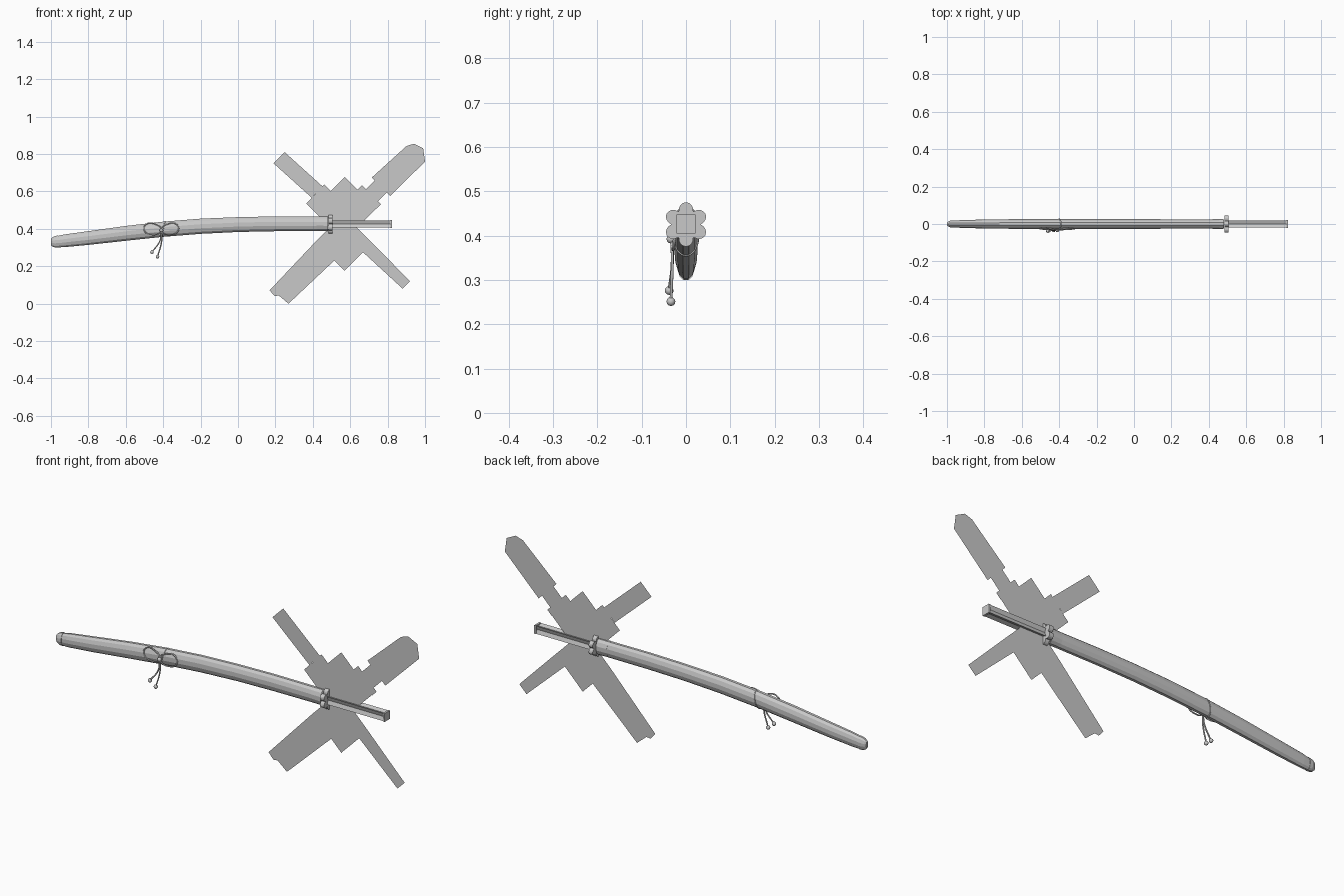
import bpy, bmesh, math
from mathutils import Vector

if "Cube" in bpy.data.objects:
    bpy.data.objects.remove(bpy.data.objects["Cube"])

grey = bpy.data.materials.new("plain grey")
grey.diffuse_color = (0.58, 0.58, 0.58, 1)
grey.use_nodes = True
grey.node_tree.nodes["Principled BSDF"].inputs["Base Color"].default_value = grey.diffuse_color


def finish(bm, name, smooth=False):
    bmesh.ops.recalc_face_normals(bm, faces=bm.faces)
    me = bpy.data.meshes.new(name)
    bm.to_mesh(me)
    bm.free()
    me.materials.append(grey)
    ob = bpy.data.objects.new(name, me)
    bpy.context.collection.objects.link(ob)
    for p in me.polygons:
        p.use_smooth = smooth
    return ob


def loft(name, sections, sides=12):
    """Skin oval rings along x; each section is (x, z, half width, half height)."""
    bm = bmesh.new()
    rings = []
    for x, z, hy, hz in sections:
        ring = []
        for i in range(sides):
            a = math.tau * (i + 0.5) / sides
            ring.append(bm.verts.new((x, hy * math.cos(a), z + hz * math.sin(a))))
        rings.append(ring)
    for a, b in zip(rings, rings[1:]):
        for i in range(sides):
            j = (i + 1) % sides
            bm.faces.new((a[i], a[j], b[j], b[i]))
    bm.faces.new(rings[0])
    bm.faces.new(rings[-1])
    return finish(bm, name)


def extrude_x(name, outline, x0, x1):
    """Extrude a (y, z) outline along x."""
    bm = bmesh.new()
    a = [bm.verts.new((x0, y, z)) for y, z in outline]
    b = [bm.verts.new((x1, y, z)) for y, z in outline]
    bm.faces.new(a)
    bm.faces.new(b)
    for i in range(len(a)):
        j = (i + 1) % len(a)
        bm.faces.new((a[i], a[j], b[j], b[i]))
    return finish(bm, name)


def cord(name, pts, r=0.004, cyclic=False):
    cu = bpy.data.curves.new(name, 'CURVE')
    cu.dimensions = '3D'
    cu.bevel_depth = r
    cu.bevel_resolution = 1
    cu.resolution_u = 5
    cu.use_fill_caps = True
    sp = cu.splines.new('BEZIER')
    sp.bezier_points.add(len(pts) - 1)
    for bp, p in zip(sp.bezier_points, pts):
        bp.co = p
        bp.handle_left_type = bp.handle_right_type = 'AUTO'
    sp.use_cyclic_u = cyclic
    cu.materials.append(grey)
    ob = bpy.data.objects.new(name, cu)
    bpy.context.collection.objects.link(ob)


def bead(name, loc, r):
    bm = bmesh.new()
    bmesh.ops.create_uvsphere(bm, u_segments=10, v_segments=6, radius=r)
    bmesh.ops.translate(bm, verts=bm.verts, vec=Vector(loc))
    finish(bm, name, True)


# Curved scabbard with a rounded tip
loft("scabbard", [
    (-0.97, 0.331, 0.018, 0.031), (-0.93, 0.336, 0.021, 0.035),
    (-0.80, 0.351, 0.025, 0.038), (-0.60, 0.376, 0.027, 0.041),
    (-0.40, 0.398, 0.027, 0.042), (-0.20, 0.414, 0.027, 0.042),
    (0.0, 0.423, 0.027, 0.041), (0.20, 0.427, 0.026, 0.041),
    (0.48, 0.427, 0.026, 0.040)])
loft("scabbard_tip", [
    (-1.0, 0.330, 0.008, 0.017), (-0.993, 0.330, 0.014, 0.025),
    (-0.98, 0.331, 0.019, 0.031), (-0.963, 0.332, 0.020, 0.034)])
loft("scabbard_collar", [
    (0.42, 0.4275, 0.027, 0.040), (0.475, 0.427, 0.029, 0.041)])

# Six-petal guard
petals = []
for i in range(48):
    a = math.tau * i / 48
    r = 0.033 + 0.017 * abs(math.cos(3 * (a - math.pi / 2))) ** 0.8
    petals.append((r * math.cos(a), 0.425 + r * math.sin(a)))
extrude_x("guard", petals, 0.484, 0.506)


# Square handle with grooved sides and a plain end cap
def square(h, mid):
    pts = []
    for i in range(8):
        a = math.pi / 4 * i
        r = mid if i % 2 == 0 else h * math.sqrt(2)
        pts.append((r * math.cos(a), 0.426 + r * math.sin(a)))
    return pts


extrude_x("handle", square(0.0195, 0.0125), 0.50, 0.82)
extrude_x("handle_cap", square(0.021, 0.021), 0.814, 0.824)


# Flat diagonal cross: u runs up-right, v runs up-left from its middle
def rect(u0, u1, v0, v1):
    return [(u0, v0), (u1, v0), (u1, v1), (u0, v1)]


panels = [
    rect(0.0, 0.175, -0.064, 0.174),       # upper body
    rect(-0.07, 0.0, -0.18, 0.22),         # middle body
    rect(-0.18, -0.07, -0.18, 0.04),       # lower body
    rect(0.0, 0.07, 0.174, 0.223),         # upper left root
    [(-0.042, 0.495), (-0.028, 0.22), (0.056, 0.223), (0.042, 0.495)],
    rect(0.175, 0.21, -0.066, 0.078),      # upper right root and neck
    rect(0.21, 0.275, -0.043, 0.047),
    [(0.275, -0.069), (0.537, -0.071), (0.58, -0.014), (0.562, 0.039),
     (0.525, 0.058), (0.275, 0.070)],
    [(-0.040, -0.18), (-0.028, -0.467), (0.028, -0.467), (0.030, -0.18)],
    rect(0.0, 0.030, -0.18, -0.064),
    [(-0.18, -0.102), (-0.18, 0.04), (-0.537, 0.030), (-0.54, -0.01),
     (-0.522, -0.025), (-0.516, -0.092)],
]
bm = bmesh.new()
s = math.sqrt(0.5)
for panel in panels:
    bm.faces.new([bm.verts.new((0.57 + s * (u - v), 0, 0.43 + s * (u + v))) for u, v in panel])
finish(bm, "cross_sheet")

# Cord wrapped around the scabbard
cx, cz = -0.41, 0.397
ring = []
for i in range(12):
    a = math.tau * i / 12
    ring.append((cx + 0.01 * (1 + math.sin(a)),
                 0.027 * math.cos(a), cz + 0.042 * math.sin(a)))
cord("cord_ring", ring, 0.0025, True)

# Bow loops, mirrored either side of the knot
kz = 0.392
for side, label in ((-1, "left"), (1, "right")):
    loop = [(cx, -0.031, kz), (cx + side * 0.04, -0.025, kz + 0.036),
            (cx + side * 0.08, -0.023, kz + 0.033), (cx + side * 0.092, -0.026, kz + 0.003),
            (cx + side * 0.06, -0.028, kz - 0.022)]
    cord("bow_loop_" + label, loop, 0.0035, True)
bead("bow_knot", (cx, -0.034, kz), 0.010)

# Hanging tails with end beads
for label, y, x, z in (("left", -0.038, -0.46, 0.276), ("right", -0.034, -0.43, 0.251)):
    cord("tail_" + label, [(cx, -0.032, kz), (cx + 0.3 * (x - cx) + 0.008, -0.031, kz - 0.055),
                           (x, y, z)], 0.0035)
    bead("tail_bead_" + label, (x, y, z), 0.010)
